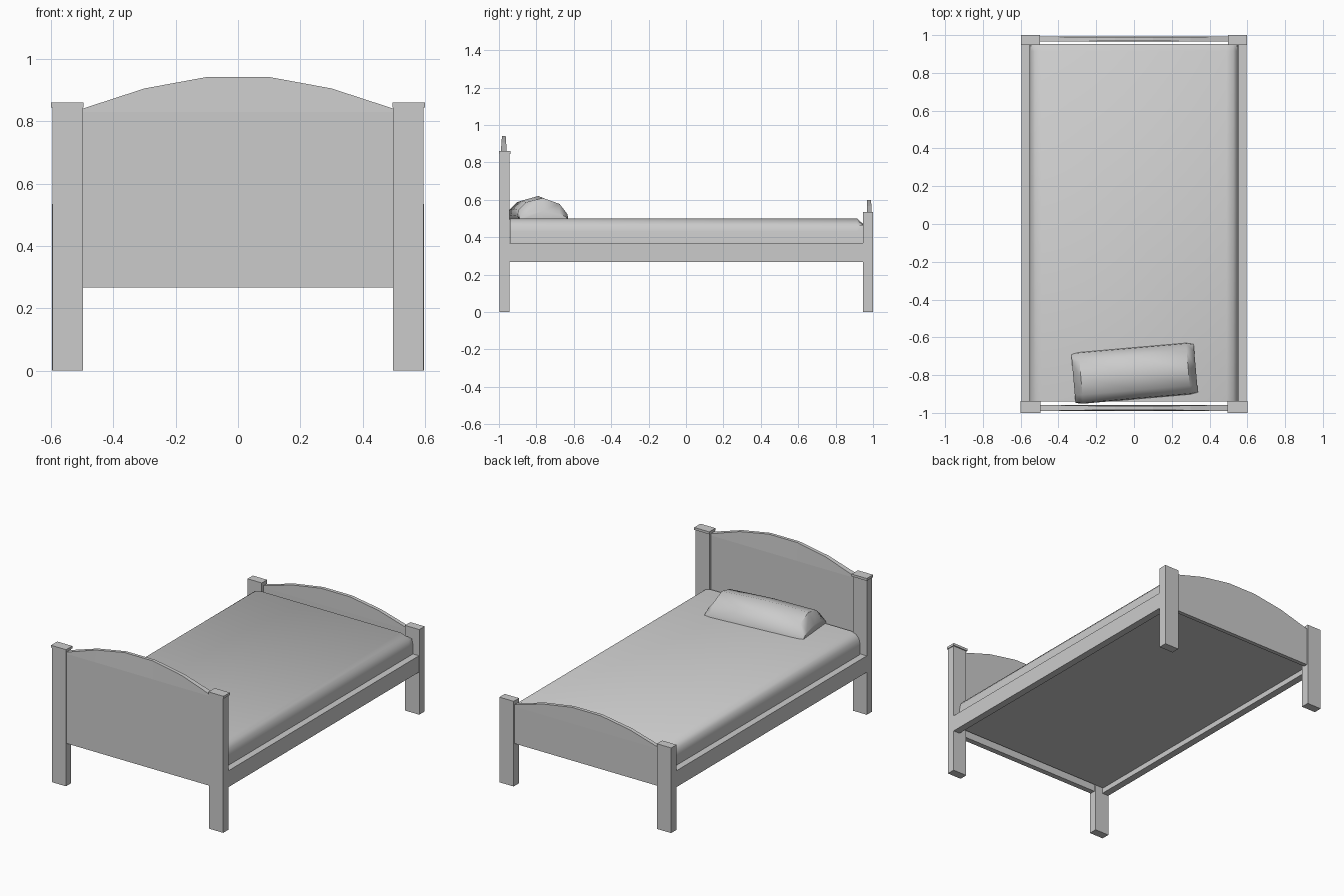
import bpy, bmesh, math
from mathutils import Matrix

cube = bpy.data.objects.get("Cube")
if cube:
    bpy.data.objects.remove(cube, do_unlink=True)

grey = bpy.data.materials.new("plain grey")
grey.use_nodes = True
colour = (0.6, 0.6, 0.6, 1)
grey.diffuse_color = colour
grey.node_tree.nodes["Principled BSDF"].inputs["Base Color"].default_value = colour


def finish(bm, name, smooth=None):
    bmesh.ops.recalc_face_normals(bm, faces=bm.faces)
    mesh = bpy.data.meshes.new(name)
    bm.to_mesh(mesh)
    bm.free()
    mesh.materials.append(grey)
    obj = bpy.data.objects.new(name, mesh)
    bpy.context.collection.objects.link(obj)
    if smooth:
        bpy.ops.object.select_all(action='DESELECT')
        obj.select_set(True)
        bpy.context.view_layer.objects.active = obj
        bpy.ops.object.shade_smooth_by_angle(angle=math.radians(smooth))
    return obj


def box(name, x, y, z):
    bm = bmesh.new()
    bmesh.ops.create_cube(bm, size=1)
    for v in bm.verts:
        for i, (lo, hi) in enumerate((x, y, z)):
            v.co[i] = lo if v.co[i] < 0 else hi
    return finish(bm, name)


def loft(bm, rings):
    """Skin closed rings of points and cap both ends."""
    loops = [[bm.verts.new(p) for p in ring] for ring in rings]
    n = len(loops[0])
    for a, b in zip(loops, loops[1:]):
        for i in range(n):
            j = (i + 1) % n
            bm.faces.new((a[i], a[j], b[j], b[i]))
    bm.faces.new(loops[0])
    bm.faces.new(loops[-1])


def arched_panel(name, y, thick, bottom, shoulder, top, taper):
    """Board with a faceted arch that thins towards its crown."""
    rise = top - shoulder
    half = [(0.5, shoulder), (0.3, shoulder + rise * 0.64), (0.1, top)]
    rings = []
    for x, z in half + [(-x, z) for x, z in reversed(half)]:
        t = thick / 2
        u = t - taper * (z - shoulder) / rise
        rings.append([(x, y - t, bottom), (x, y + t, bottom), (x, y + t, shoulder - 0.01),
                      (x, y + u, z), (x, y - u, z), (x, y - t, shoulder - 0.01)])
    bm = bmesh.new()
    loft(bm, rings)
    return finish(bm, name)


# Posts, caps and rails, mirrored to both sides
for side, s in (("left", 1), ("right", -1)):
    def span(a, b):
        return tuple(sorted((s * a, s * b)))
    box(side + "_head_post", span(0.498, 0.595), (-0.997, -0.945), (0, 0.845))
    box(side + "_head_post_cap", span(0.495, 0.6), (-1, -0.938), (0.845, 0.86))
    box(side + "_foot_post", span(0.498, 0.597), (0.947, 1), (0, 0.535))
    box(side + "_side_rail", span(0.55, 0.595), (-0.947, 0.95), (0.267, 0.37))

# Head and foot boards
arched_panel("headboard", -0.974, 0.034, 0.267, 0.84, 0.942, 0.007)
arched_panel("footboard", 0.979, 0.026, 0.267, 0.51, 0.6, 0.002)

# Mattress: rounded long edges, sloped foot edge
side_profile = [(0.553, 0.3), (0.553, 0.43), (0.545, 0.465), (0.525, 0.488), (0.49, 0.5)]
section = side_profile + [(-x, z) for x, z in reversed(side_profile)]
bm = bmesh.new()
loft(bm, [[(x, y, min(z, lid)) for x, z in section]
          for y, lid in ((-0.94, 0.5), (0.915, 0.5), (0.953, 0.465))])
finish(bm, "mattress", 40)

# Pillow: a soft section pinched at both ends
pillow_section = [(0.137, 0.49), (0.132, 0.525), (0.09, 0.585), (0.0, 0.62),
                  (-0.09, 0.595), (-0.132, 0.55), (-0.137, 0.515), (-0.125, 0.49)]
bm = bmesh.new()
loft(bm, [[(x, y * w, 0.49 + (z - 0.49) * h) for y, z in pillow_section]
          for x, w, h in ((-0.325, 0.95, 0.4), (-0.285, 1, 0.92), (0, 1, 1),
                          (0.285, 1, 0.92), (0.325, 0.95, 0.4))])
bm.transform(Matrix.Translation((0.003, -0.79, 0)) @ Matrix.Rotation(math.radians(5), 4, 'Z'))
finish(bm, "pillow", 50)
